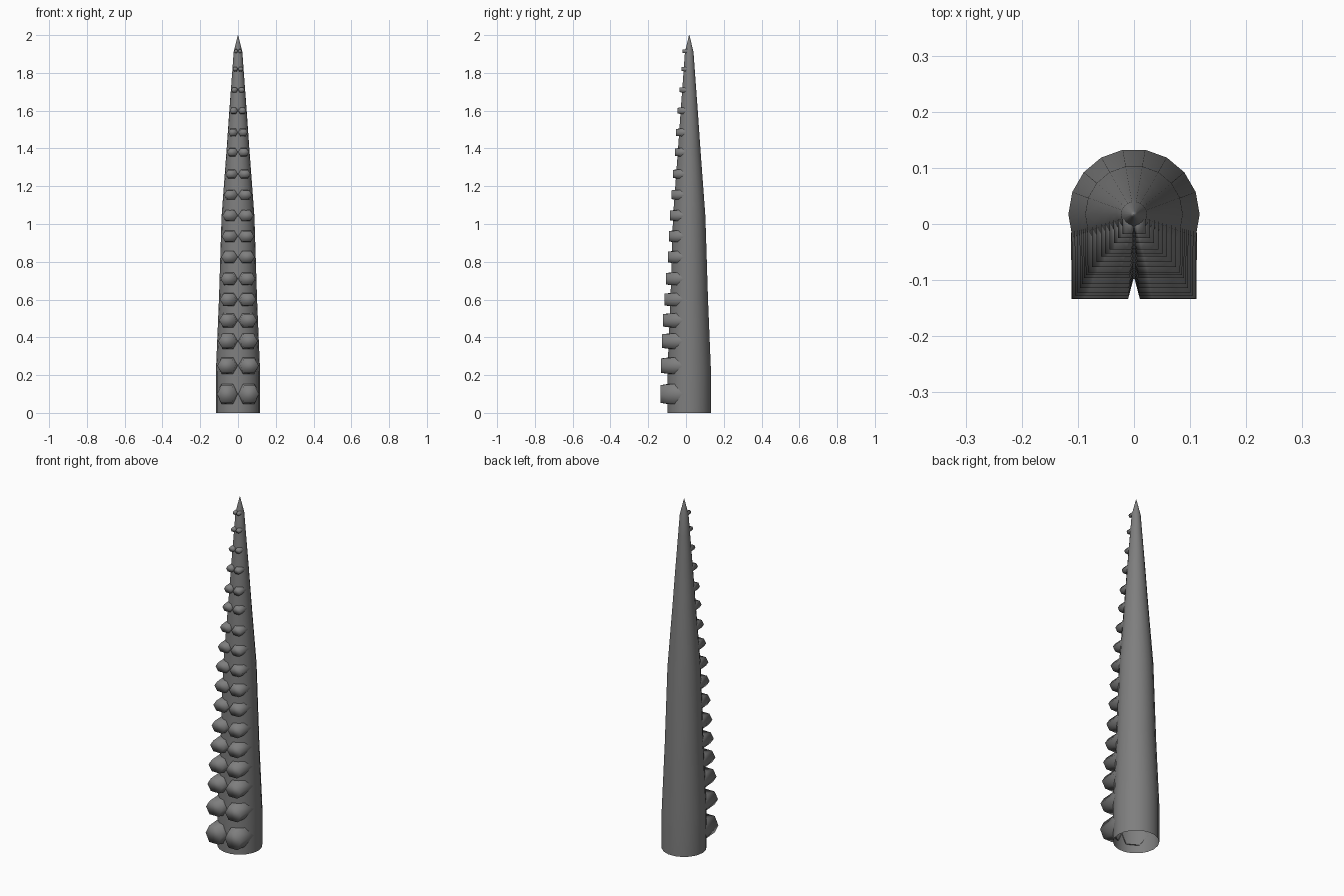
import bpy, bmesh, math

if "Cube" in bpy.data.objects:
    bpy.data.objects.remove(bpy.data.objects["Cube"])

CY = 0.017          # y of the tentacle axis
SIDES = 18
# (height, radius) of the tapering body
PROFILE = [(0, .117), (.22, .117), (.6, .101), (1.04, .087), (1.4, .060),
           (1.6, .046), (1.8, .031), (1.91, .023), (1.98, .006), (2.0, .001)]
# (height, half height, front y) of each pair of suckers
SUCKERS = [(.10, .047, -.134), (.25, .038, -.133), (.38, .036, -.127),
           (.49, .033, -.123), (.60, .031, -.114), (.71, .030, -.107),
           (.825, .028, -.096), (.935, .027, -.091), (1.045, .025, -.086),
           (1.155, .023, -.077), (1.265, .021, -.068), (1.38, .019, -.058),
           (1.485, .018, -.053), (1.60, .015, -.045), (1.71, .012, -.034),
           (1.82, .010, -.025), (1.915, .009, -.018)]

skin = bpy.data.materials.new("grey skin")
skin.diffuse_color = (.21, .21, .21, 1)
skin.use_nodes = True
skin.node_tree.nodes["Principled BSDF"].inputs["Base Color"].default_value = skin.diffuse_color


def radius(z):
    for (z0, r0), (z1, r1) in zip(PROFILE, PROFILE[1:]):
        if z <= z1:
            return r0 + (r1 - r0) * (z - z0) / (z1 - z0)
    return 0


def make_object(name, bm):
    bmesh.ops.recalc_face_normals(bm, faces=bm.faces)
    for f in bm.faces:
        f.smooth = True
    mesh = bpy.data.meshes.new(name)
    bm.to_mesh(mesh)
    bm.free()
    mesh.materials.append(skin)
    ob = bpy.data.objects.new(name, mesh)
    bpy.context.collection.objects.link(ob)
    return ob


def bridge(bm, a, b):
    for i in range(len(a)):
        j = (i + 1) % len(a)
        bm.faces.new((a[i], a[j], b[j], b[i]))


# Hollow tapering body, open at the bottom
bm = bmesh.new()
rings = []
for z, r in PROFILE:
    angles = [2 * math.pi * (i + .5) / SIDES for i in range(SIDES)]
    rings.append([bm.verts.new((r * math.sin(a), CY + r * math.cos(a), z)) for a in angles])
for lower, upper in zip(rings, rings[1:]):
    bridge(bm, lower, upper)
bm.faces.new(rings[-1])
make_object("tentacle_body", bm)

# Two columns of six-sided suckers that flare into the body
HEX = [(1, 0), (.55, 1), (-.55, 1), (-1, 0), (-.55, -1), (.55, -1)]
bm = bmesh.new()
for z, h, y in SUCKERS:
    r = radius(z)
    for side in (-1, 1):
        rim, base = [], []
        for u, v in HEX:
            rim.append(bm.verts.new((side * r * (.52 + .43 * u), y, z + h * v)))
            x, zb = r * (.48 + .48 * u), z + 1.15 * h * v
            rb = radius(zb)
            depth = math.sqrt(max(rb * rb - x * x, 0)) * .95
            base.append(bm.verts.new((side * x, CY - depth, zb)))
        bridge(bm, base, rim)
        bm.faces.new(rim)
make_object("suckers", bm)
